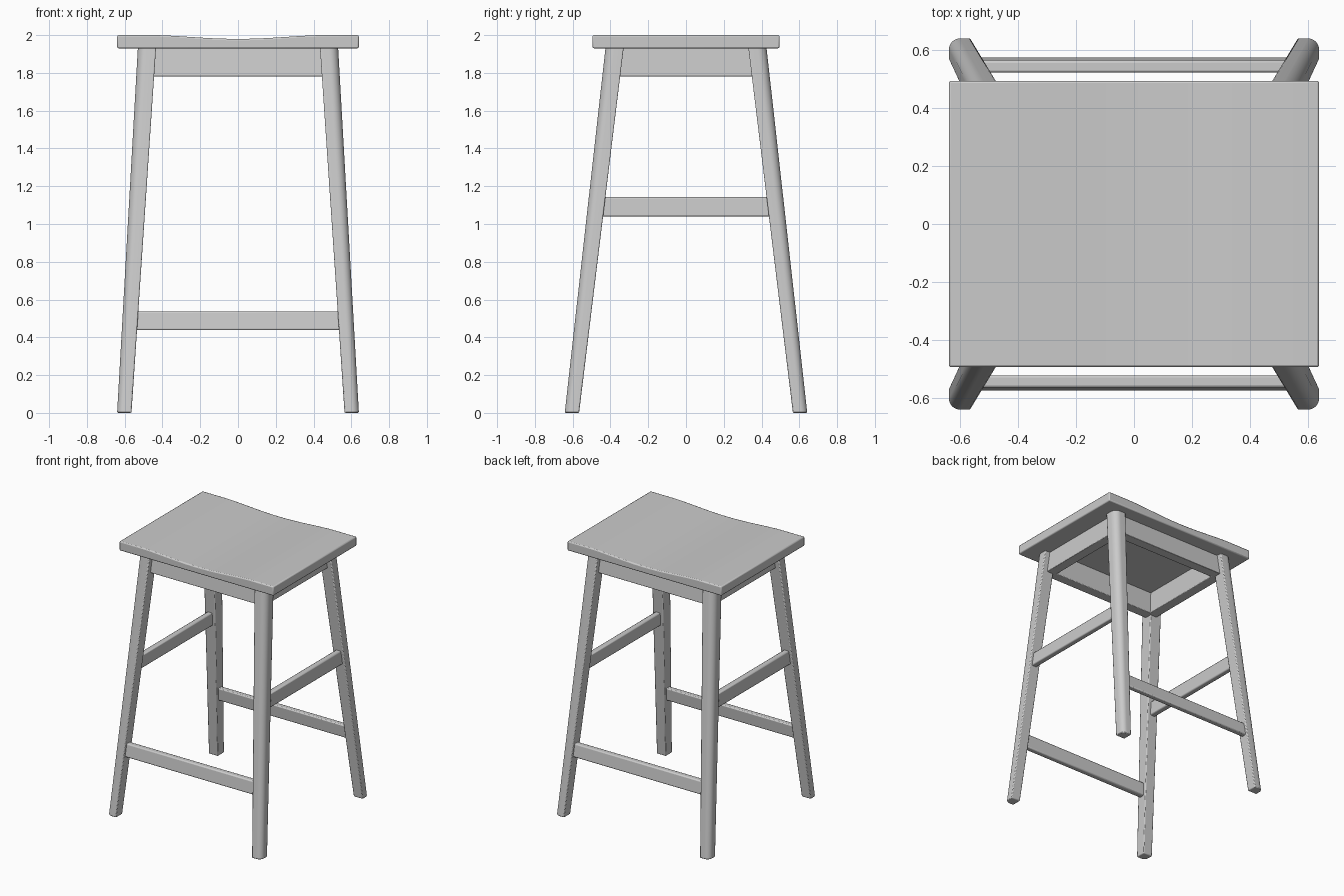
import bpy, bmesh, math
from mathutils import Matrix, Vector

cube = bpy.data.objects.get("Cube")
if cube:
    bpy.data.objects.remove(cube, do_unlink=True)

grey = bpy.data.materials.new("plain_grey")
grey.use_nodes = True
grey.diffuse_color = (0.6, 0.6, 0.6, 1)
grey.node_tree.nodes["Principled BSDF"].inputs["Base Color"].default_value = (0.6, 0.6, 0.6, 1)

SEAT_BOTTOM = 1.93
FOOT = Vector((0.602, 0.604))    # leg centre on the floor
TOP = Vector((0.482, 0.378))     # leg centre under the seat
SLOPE = (TOP - FOOT) / SEAT_BOTTOM


def leg_centre(z):
    return FOOT + SLOPE * z


def finish(name, bm, bevel):
    bmesh.ops.recalc_face_normals(bm, faces=bm.faces)
    mesh = bpy.data.meshes.new(name)
    bm.to_mesh(mesh)
    bm.free()
    mesh.materials.append(grey)
    obj = bpy.data.objects.new(name, mesh)
    bpy.context.collection.objects.link(obj)
    mod = obj.modifiers.new("soft_edges", "BEVEL")
    mod.width = bevel
    mod.segments = 2
    mod.limit_method = "ANGLE"
    mod.angle_limit = math.radians(40)
    bpy.ops.object.select_all(action="DESELECT")
    obj.select_set(True)
    bpy.context.view_layer.objects.active = obj
    bpy.ops.object.shade_smooth_by_angle(angle=math.radians(35))
    return obj


def loft(name, lower, upper, bevel):
    """Join two matching outlines into a closed solid."""
    bm = bmesh.new()
    a = [bm.verts.new(p) for p in lower]
    b = [bm.verts.new(p) for p in upper]
    bm.faces.new(a)
    bm.faces.new(b)
    for i in range(len(a)):
        j = (i + 1) % len(a)
        bm.faces.new((a[i], a[j], b[j], b[i]))
    return finish(name, bm, bevel)


def leg_outline(centre, half, z, sx, sy):
    """Square section whose outward corner is fully rounded."""
    pts = [(-half, half), (-half, -half), (half, -half)]
    pts += [(half * math.cos(t), half * math.sin(t))
            for t in (math.pi / 2 * i / 8 for i in range(9))]
    return [((centre.x + x) * sx, (centre.y + y) * sy, z) for x, y in pts]


def plank(name, half_length, offset, thick, z0, z1, lean, angle, bevel=0.008):
    """Board along x at y = -offset, leaning with the legs, turned about z."""
    bm = bmesh.new()
    bmesh.ops.create_cube(bm, size=1)
    height = z1 - z0
    for v in bm.verts:
        x, y, z = v.co
        v.co = (x * 2 * half_length, y * thick - offset - lean * z * height,
                z * height + (z0 + z1) / 2)
    bm.transform(Matrix.Rotation(angle, 4, "Z"))
    return finish(name, bm, bevel)


# Saddle seat: a dipped profile drawn across x and extended from front to back
def seat_outline(y):
    pts = [(-0.64, SEAT_BOTTOM), (0.64, SEAT_BOTTOM), (0.64, 2.0)]
    for i in range(25):
        x = 0.44 * (1 - i / 12)
        pts.append((x, 2.0 - 0.02 * math.cos(x / 0.44 * math.pi / 2) ** 1.5
                    if abs(x) < 0.439 else 2.0))
    pts.append((-0.64, 2.0))
    return [(x, y, z) for x, z in pts]


loft("seat", seat_outline(-0.495), seat_outline(0.495), 0.008)

# Four splayed legs
for sx, side in ((1, "left"), (-1, "right")):
    for sy, end in ((-1, "front"), (1, "back")):
        loft(f"{end}_{side}_leg",
             leg_outline(FOOT, 0.038, 0, sx, sy),
             leg_outline(TOP, 0.048, SEAT_BOTTOM + 0.005, sx, sy), 0.006)

# Aprons under the seat and stretchers between the legs
rail = leg_centre(0.487)
bar = leg_centre(1.09)
for name, angle in (("front", 0), ("back", math.pi)):
    plank(name + "_apron", 0.465, 0.358, 0.075, 1.78, SEAT_BOTTOM + 0.003, SLOPE.y, angle, 0.004)
    plank(name + "_stretcher", rail.x, rail.y + 0.003, 0.042, 0.438, 0.536, SLOPE.y, angle)
for name, angle in (("left", math.pi / 2), ("right", -math.pi / 2)):
    plank(name + "_apron", 0.365, 0.457, 0.075, 1.78, SEAT_BOTTOM + 0.003, SLOPE.x, angle, 0.004)
    plank(name + "_stretcher", bar.y, bar.x + 0.003, 0.042, 1.04, 1.142, SLOPE.x, angle)
